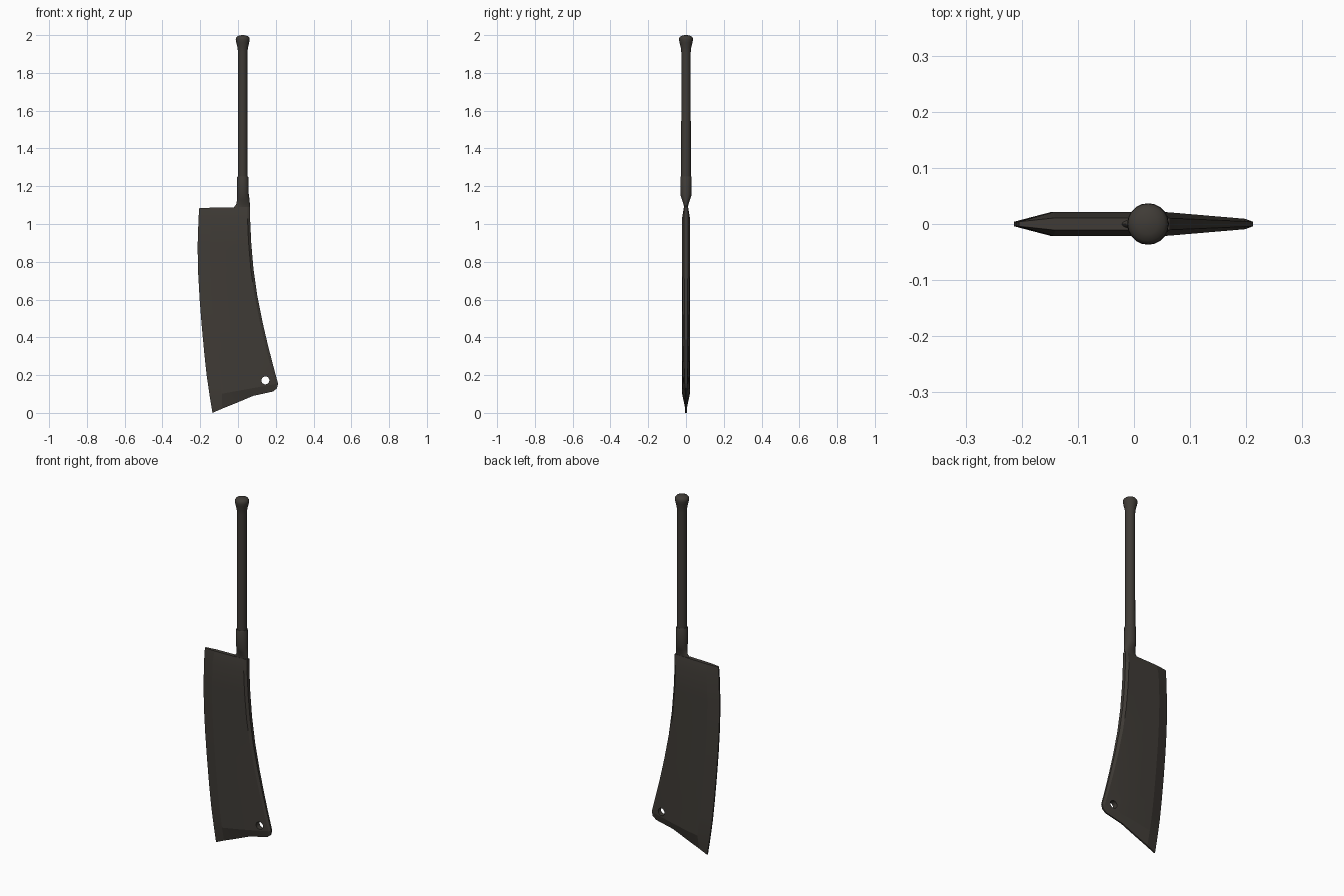
import bpy, bmesh, math
from mathutils import Vector

if "Cube" in bpy.data.objects:
    bpy.data.objects.remove(bpy.data.objects["Cube"])

metal = bpy.data.materials.new("dark_iron")
metal.diffuse_color = (0.050, 0.044, 0.037, 1)
metal.use_nodes = True
metal.node_tree.nodes["Principled BSDF"].inputs["Base Color"].default_value = metal.diffuse_color


def finish(name, bm, angle):
    bmesh.ops.recalc_face_normals(bm, faces=bm.faces)
    me = bpy.data.meshes.new(name)
    bm.to_mesh(me)
    bm.free()
    ob = bpy.data.objects.new(name, me)
    bpy.context.collection.objects.link(ob)
    me.materials.append(metal)
    bpy.ops.object.select_all(action='DESELECT')
    ob.select_set(True)
    bpy.context.view_layer.objects.active = ob
    bpy.ops.object.shade_smooth_by_angle(angle=math.radians(angle))
    return ob


# Blade: rows run from cutting edge to spine, top to bottom (x, z)
edge = [(-.205, 1.085), (-.209, 1.03), (-.214, .88), (-.211, .74), (-.203, .6),
        (-.192, .46), (-.178, .31), (-.166, .2), (-.150, .09)]
spine = [(.064, 1.09), (.064, 1.03), (.070, .9), (.082, .76), (.102, .62),
         (.130, .48), (.158, .36), (.185, .255), (.212, .155)]
rows = []
for a, b in zip(edge, spine):
    a, b = Vector(a), Vector(b)
    d = (b - a).normalized()
    p, q = a + d * .065, b - d * .014
    rows.append([a, p, p.lerp(q, .33), p.lerp(q, .67), q, b])
rows.append([Vector(p) for p in [(-.135, 0), (-.085, .022), (-.015, .05),
                                 (.08, .09), (.185, .113), (.206, .13)]])


def half_thickness(r, c, x):
    full = min(.021, .021 - (x - .06) * .085)
    h = (.004, full, full, full, full, full * .5)[c]
    if r == 0:
        h = min(h, .011)
    if r == len(rows) - 1:
        h = min(h, .004)
    return h


bm = bmesh.new()
sides = []
for s in (-1, 1):
    sides.append([[bm.verts.new((p.x, s * half_thickness(r, c, p.x), p.y))
                   for c, p in enumerate(row)] for r, row in enumerate(rows)])
for g in sides:
    for r in range(len(rows) - 1):
        for c in range(5):
            bm.faces.new((g[r][c], g[r][c + 1], g[r + 1][c + 1], g[r + 1][c]))
# rim joining the two faces of the blade
n = len(rows) - 1
rim = ([(0, c) for c in range(5)] + [(r, 5) for r in range(n)]
       + [(n, c) for c in range(5, 0, -1)] + [(r, 0) for r in range(n, 0, -1)])
for (r, c), (r2, c2) in zip(rim, rim[1:] + rim[:1]):
    f, b = sides
    bm.faces.new((f[r][c], f[r2][c2], b[r2][c2], b[r][c]))
blade = finish("blade", bm, 10)

# Hanging hole near the lower spine corner
bpy.ops.mesh.primitive_cylinder_add(vertices=20, radius=.021, depth=.2,
                                    location=(.145, 0, .172), rotation=(math.pi / 2, 0, 0))
cutter = bpy.context.object
cutter.name = "hole_cutter"
cutter.data.materials.append(metal)
cutter.hide_render = True
cutter.display_type = 'WIRE'
mod = blade.modifiers.new("hanging_hole", 'BOOLEAN')
mod.operation = 'DIFFERENCE'
mod.solver = 'EXACT'
mod.object = cutter
bpy.context.view_layer.objects.active = blade
bpy.ops.object.modifier_apply(modifier=mod.name)
bpy.data.objects.remove(cutter)


def loft(name, sections, sides=20):
    """Stack of ellipses: (z, centre x, radius x, radius y)."""
    bm = bmesh.new()
    rings = [[bm.verts.new((cx + rx * math.cos(2 * math.pi * i / sides),
                            ry * math.sin(2 * math.pi * i / sides), z))
              for i in range(sides)] for z, cx, rx, ry in sections]
    for a, b in zip(rings, rings[1:]):
        for i in range(sides):
            j = (i + 1) % sides
            bm.faces.new((a[i], a[j], b[j], b[i]))
    bm.faces.new(rings[0])
    bm.faces.new(rings[-1])
    return finish(name, bm, 35)


# Neck blending the flat blade into a round collar
loft("neck_and_collar", [(1.06, .026, .037, .009), (1.082, .018, .045, .010),
                         (1.092, .022, .041, .011), (1.105, .027, .036, .013),
                         (1.13, .028, .033, .022), (1.155, .026, .031, .030),
                         (1.248, .025, .030, .030), (1.252, .025, .028, .028)])

# Round shaft flaring into a domed pommel
loft("handle", [(z, .025, r, r) for z, r in
                [(1.22, .026), (1.6, .025), (1.91, .025), (1.935, .028), (1.96, .034),
                 (1.975, .037), (1.985, .036), (1.993, .030), (1.998, .018), (2.0, .005)]])
